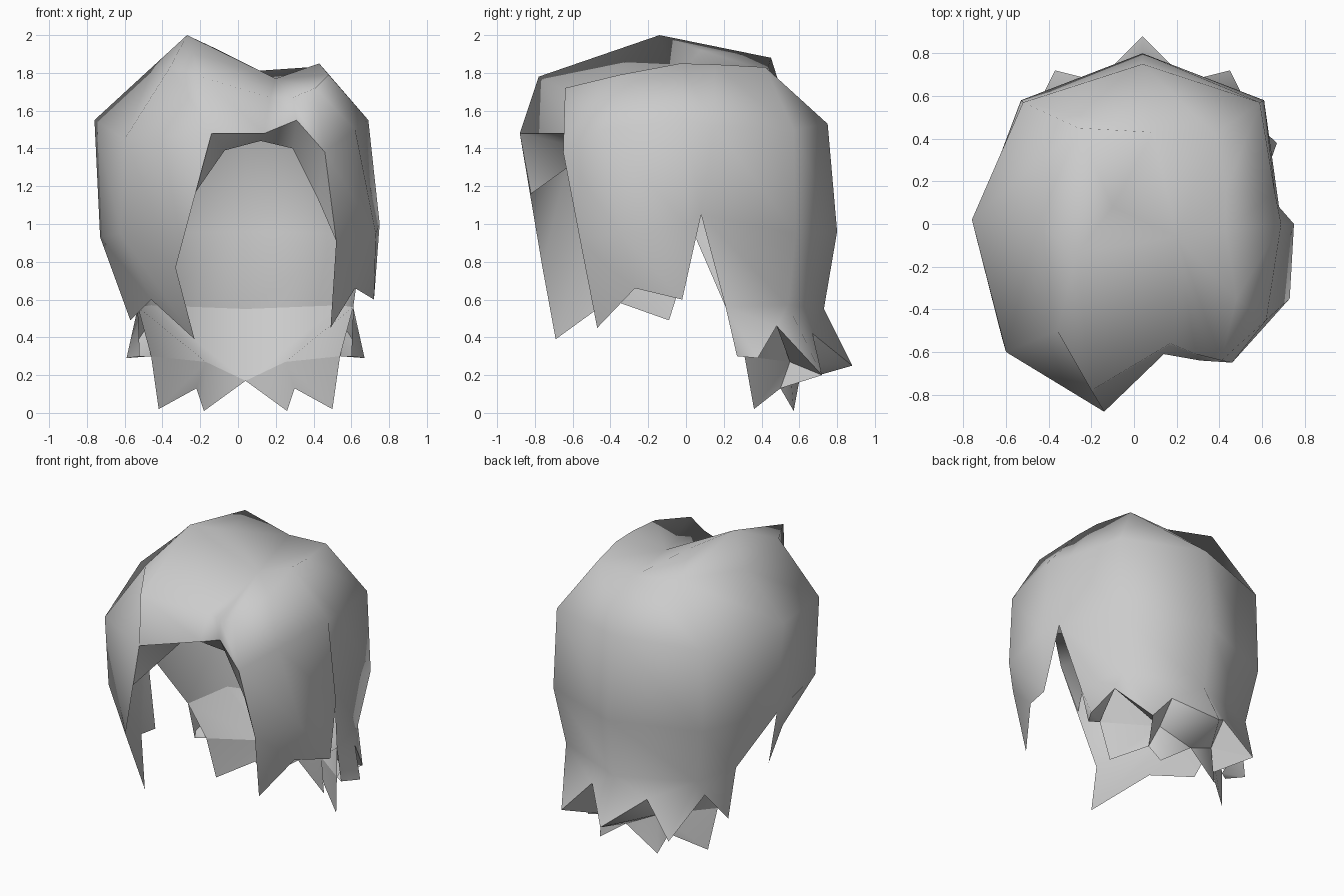
import bpy, bmesh, math

cube = bpy.data.objects.get("Cube")
if cube:
    bpy.data.objects.remove(cube, do_unlink=True)

grey = bpy.data.materials.new("soft_grey")
grey.use_nodes = True
colour = (0.6, 0.6, 0.6, 1)
grey.diffuse_color = colour
grey.node_tree.nodes["Principled BSDF"].inputs["Base Color"].default_value = colour

CENTRE = 0.04  # the nape is symmetric about this x


def mirrored(points):
    return [(2 * CENTRE - x, y, z) for x, y, z in points]


def both_sides(faces):
    return faces + [mirrored(face) for face in faces]


def make_object(name, faces, smooth_angle=110):
    """Join polygons given as point tuples into one smooth shaded sheet."""
    bm = bmesh.new()
    for face in faces:
        points = list(dict.fromkeys(tuple(p) for p in face))
        if len(points) > 2:
            bm.faces.new([bm.verts.new(p) for p in points])
    bmesh.ops.remove_doubles(bm, verts=bm.verts[:], dist=0.001)
    bmesh.ops.recalc_face_normals(bm, faces=bm.faces[:])
    mesh = bpy.data.meshes.new(name)
    bm.to_mesh(mesh)
    bm.free()
    mesh.materials.append(grey)
    obj = bpy.data.objects.new(name, mesh)
    bpy.context.collection.objects.link(obj)
    bpy.ops.object.select_all(action="DESELECT")
    obj.select_set(True)
    bpy.context.view_layer.objects.active = obj
    bpy.ops.object.shade_smooth_by_angle(angle=math.radians(smooth_angle))


def strip(upper, lower):
    """Quads between two rows with equally many points."""
    return [(upper[i], upper[i + 1], lower[i + 1], lower[i])
            for i in range(len(upper) - 1)]


def fan(hub, rim):
    """Triangles from one hub point to a row of points."""
    return [(hub, a, b) for a, b in zip(rim, rim[1:])]


# Rows run from the left front lock, round the back, to the right front lock
crown = [(0.41, -0.64, 1.72), (0.48, -0.35, 1.79), (0.43, -0.03, 1.85),
         (0.43, 0.15, 1.845), (0.38, 0.42, 1.83), (0.09, 0.43, 1.81),
         (-0.26, 0.45, 1.88), (-0.45, 0, 1.835), (-0.36, -0.5, 1.83),
         (-0.2, -0.78, 1.78)]
shoulder = [(0.46, -0.65, 1.38), (0.62, -0.45, 1.5), (0.69, 0, 1.55),
            (0.66, 0.15, 1.52), (0.59, 0.57, 1.5), (0.04, 0.75, 1.53),
            (-0.52, 0.57, 1.5), (-0.76, 0.02, 1.55), (-0.6, -0.6, 1.45),
            (-0.14, -0.88, 1.48)]
middle = [(0.52, -0.56, 0.91), (0.73, -0.35, 0.95), (0.75, 0, 1),
          (0.68, 0.08, 1.05), (0.61, 0.58, 0.95), (0.04, 0.8, 0.96),
          (-0.53, 0.58, 0.95), (-0.73, 0.05, 0.93), (-0.62, -0.53, 0.95),
          (-0.33, -0.76, 0.77)]
left_lock = [(0.49, -0.47, 0.45), (0.62, -0.27, 0.66), (0.72, -0.02, 0.6)]
right_lock = [(-0.57, -0.09, 0.49), (-0.46, -0.4, 0.6), (-0.23, -0.69, 0.39)]

# Nape row, left half and whole
nape_side, nape_corner, nape_back = nape_half = [
    (0.61, 0.21, 0.56), (0.54, 0.54, 0.57), (CENTRE, 0.73, 0.55)]
nape = nape_half + mirrored(nape_half[1::-1])

shell = strip(crown, shoulder) + strip(shoulder, middle)
shell += strip(middle[:3], left_lock) + strip(middle[7:], right_lock)
shell += [(middle[2], middle[3], left_lock[2])]
shell += strip(middle[3:8], nape)

# Fringe closes the front, dipping at the parting
fringe_top = [crown[9], (0.17, -0.56, 1.67), (0.29, -0.61, 1.67), crown[0]]
fringe_edge = [shoulder[9], (0.14, -0.61, 1.48), (0.31, -0.64, 1.55), shoulder[0]]
shell += strip(fringe_top, fringe_edge)

# Crown: a high right lobe and a lower left lobe either side of the parting
peak = (-0.27, -0.14, 2)
parting = (0.2, -0.06, 1.77)
back_ridge = (-0.1, 0.08, 1.92)
shell += fan(parting, fringe_top[1:3] + crown[:6] + [back_ridge, peak, fringe_top[1]])
shell += fan(peak, [back_ridge] + crown[6:] + [fringe_top[1]])
shell += [(back_ridge, crown[5], crown[6])]

# Outer nape strands flick outward in points with notches between
side_root, side_tip, side_notch, rear_tip, rear_notch, tail_tip = outer_hem = [
    (0.6, 0.27, 0.3), (0.67, 0.38, 0.29), (0.56, 0.48, 0.46),
    (0.45, 0.72, 0.2), (0.25, 0.67, 0.42), (CENTRE, 0.88, 0.25)]
shell += both_sides(fan(nape_side, outer_hem[:3] + [nape_corner])
                    + fan(nape_corner, outer_hem[2:5] + [nape_back])
                    + [(nape_back, rear_notch, tail_tip)])
make_object("hair_shell", shell)

# Inner nape layer curves under and hangs in two points on each side
under_side, under_corner, under_back = under_half = [
    (0.54, 0.31, 0.3), (0.25, 0.55, 0.27), (CENTRE, 0.6, 0.17)]
corner_tip = (0.5, 0.36, 0.02)
under_notch = (0.3, 0.5, 0.13)
under_tip = (0.26, 0.57, 0.01)
make_object("inner_nape", both_sides(strip(nape_half, under_half)), 80)
make_object("lower_strands", both_sides(
    fan(under_corner, [under_side, corner_tip, under_notch, under_tip, under_back])), 60)

# Undersides joining the outward flicks back to the inner layer
make_object("flick_undersides", both_sides(
    fan(under_corner, [under_back, tail_tip, rear_notch, rear_tip, side_notch])
    + [(under_corner, rear_tip, under_notch),
       (side_root, side_tip, under_side), (side_tip, side_notch, under_side)]), 60)

# Inner lip running back from the face opening
lock_bend = (-0.23, -0.82, 1.16)
lip_outer = [lock_bend] + fringe_edge + [middle[0]]
lip_inner = [lock_bend, (-0.07, -0.5, 1.39), (0.12, -0.47, 1.44),
             (0.29, -0.5, 1.4), (0.42, -0.53, 1.14), middle[0]]
make_object("fringe_lip", strip(lip_outer, lip_inner), 60)
